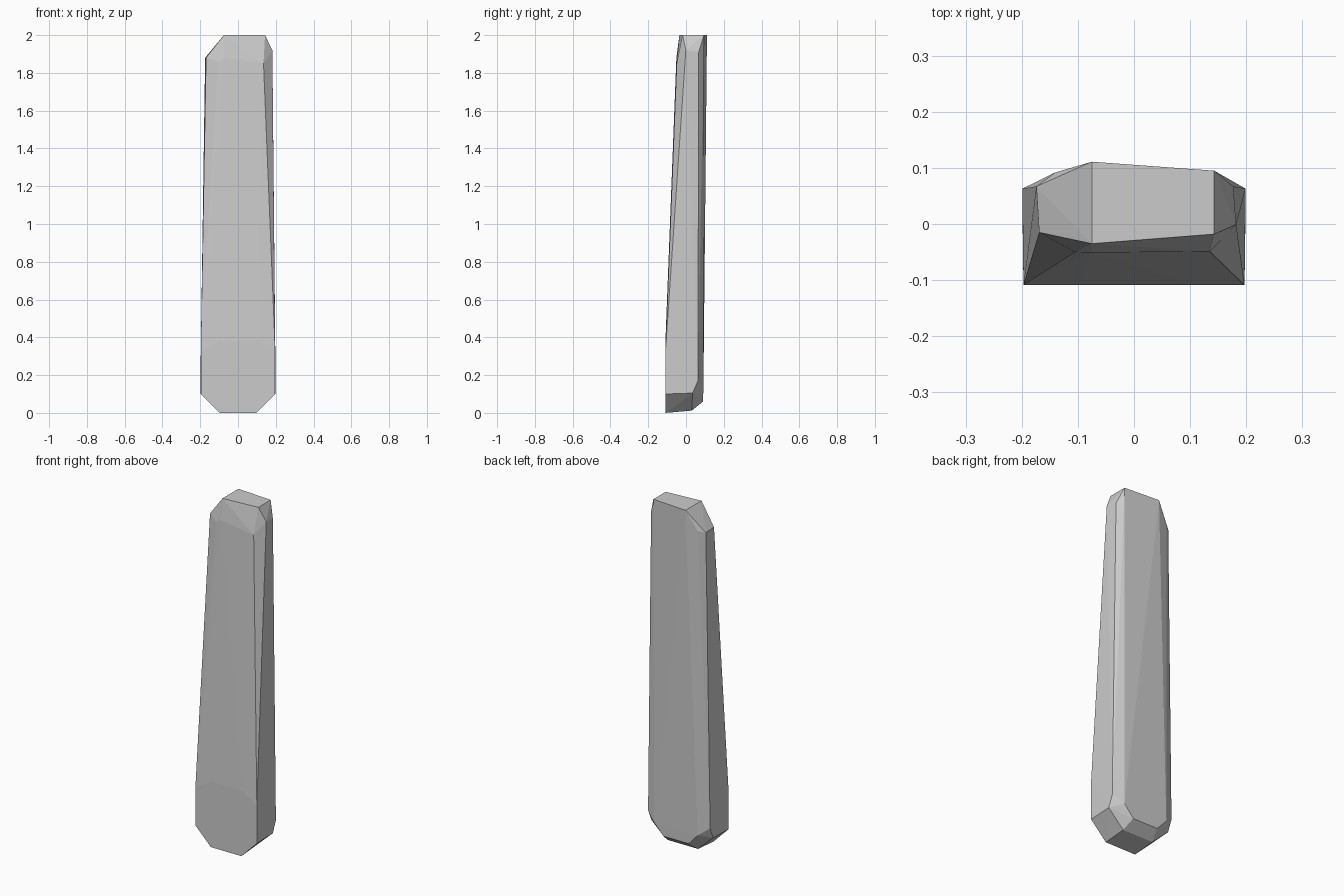
import bpy, bmesh

# Corner points of the faceted stone slab; its skin is their convex hull
points = [
    # flat top
    (-0.075, -0.035, 2.0), (-0.075, 0.111, 2.0),
    (0.143, -0.018, 2.0), (0.143, 0.095, 2.0),
    # left shoulder
    (-0.169, -0.015, 1.88), (-0.174, 0.067, 1.88), (-0.14, 0.092, 1.89),
    # right shoulder
    (0.182, -0.001, 1.92), (0.177, 0.067, 1.91),
    # upper front bevel
    (-0.105, -0.05, 1.86), (-0.075, -0.051, 1.88), (0.135, -0.049, 1.85),
]

# Lower body corners, mirrored left to right
half = [
    (0.197, -0.109, 0.10), (0.098, -0.109, 0.0),    # front foot
    (0.197, -0.109, 0.32), (0.10, -0.109, 0.38),    # top of flat front
    (0.199, 0.035, 0.105), (0.098, 0.03, 0.012),    # underside rear
    (0.199, 0.063, 0.17), (0.14, 0.092, 0.125),     # rear side bevel
    (0.08, 0.09, 0.06),                             # rear foot
]
for x, y, z in half:
    points += [(x, y, z), (-x, y, z)]

bm = bmesh.new()
for p in points:
    bm.verts.new(p)
hull = bmesh.ops.convex_hull(bm, input=bm.verts)
loose = [v for v in bm.verts if not v.link_faces]
bmesh.ops.delete(bm, geom=loose, context='VERTS')
bmesh.ops.recalc_face_normals(bm, faces=bm.faces)

mesh = bpy.data.meshes.new("stone_slab")
bm.to_mesh(mesh)
bm.free()
slab = bpy.data.objects.new("stone_slab", mesh)
bpy.context.collection.objects.link(slab)
